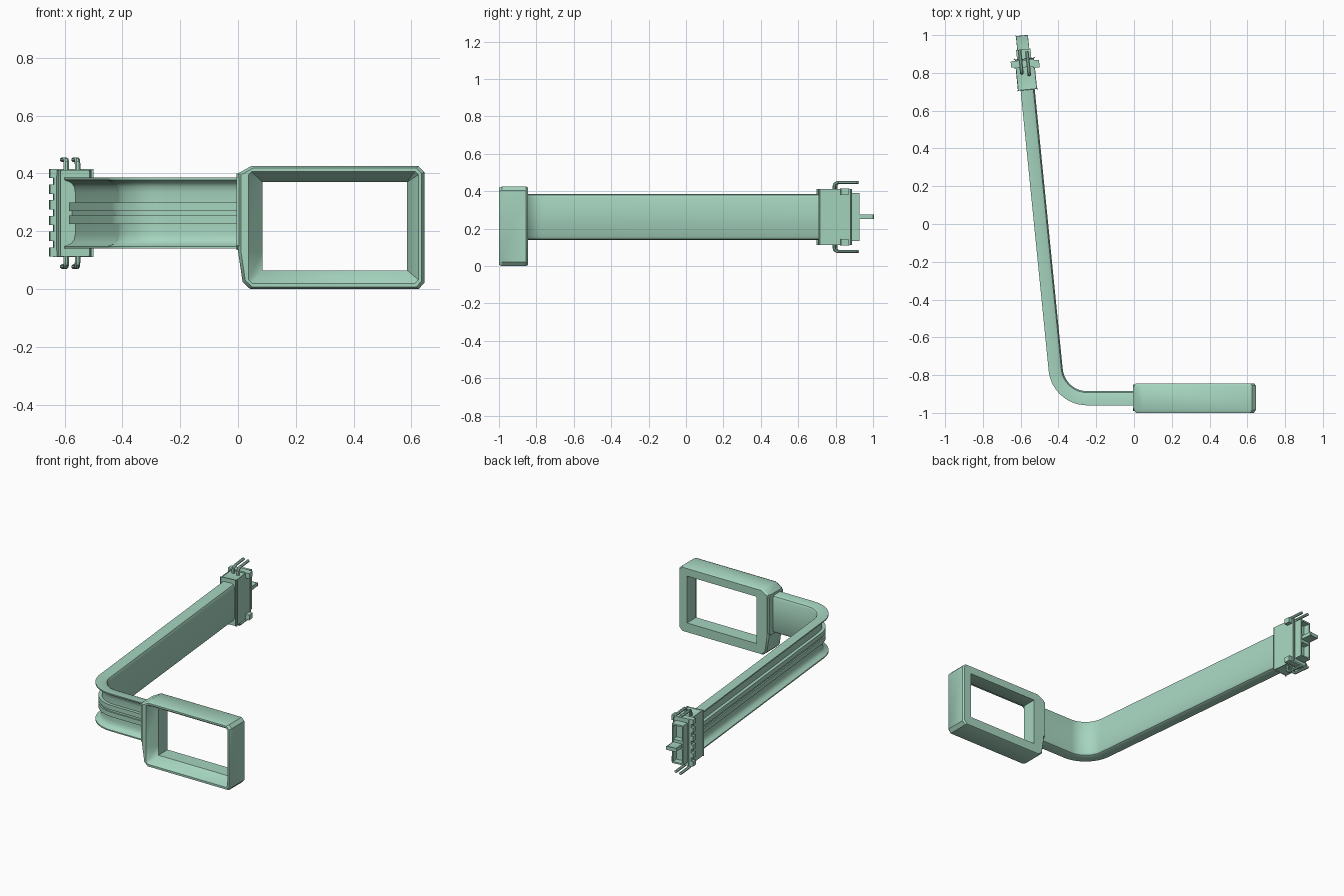
import bpy, bmesh, math
from mathutils import Vector, Matrix

if "Cube" in bpy.data.objects:
    bpy.data.objects.remove(bpy.data.objects["Cube"])

mint = bpy.data.materials.new("mint_green")
mint.diffuse_color = (0.38, 0.66, 0.52, 1)
mint.use_nodes = True
mint.node_tree.nodes["Principled BSDF"].inputs["Base Color"].default_value = mint.diffuse_color


def finish(name, bm, angle=35):
    bmesh.ops.remove_doubles(bm, verts=bm.verts, dist=1e-5)
    bmesh.ops.recalc_face_normals(bm, faces=bm.faces)
    me = bpy.data.meshes.new(name)
    bm.to_mesh(me)
    bm.free()
    ob = bpy.data.objects.new(name, me)
    me.materials.append(mint)
    bpy.context.collection.objects.link(ob)
    bpy.ops.object.select_all(action='DESELECT')
    ob.select_set(True)
    bpy.context.view_layer.objects.active = ob
    bpy.ops.object.shade_smooth_by_angle(angle=math.radians(angle))
    return ob


def loft(name, rings, closed=False, angle=35):
    """Skin a list of equal-length point rings; cap the ends unless closed."""
    bm = bmesh.new()
    vs = [[bm.verts.new(p) for p in r] for r in rings]
    n = len(rings[0])
    for k in range(len(vs) if closed else len(vs) - 1):
        a, b = vs[k], vs[(k + 1) % len(vs)]
        for i in range(n):
            j = (i + 1) % n
            bm.faces.new((a[i], a[j], b[j], b[i]))
    if not closed:
        bm.faces.new(vs[0])
        bm.faces.new(vs[-1])
    return finish(name, bm, angle)


# handle frame: outer outline, funnelled front, straight opening
outer = [(.045, .425), (.625, .425), (.645, .405), (.645, .022), (.625, 0),
         (.042, 0), (.016, .024), (0, .13), (0, .40)]


def inset(k):
    return [(.325 + (x - .325) * k, .212 + (z - .212) * k) for x, z in outer]


def opening(a, b, lo, hi, c):
    return [(a + c, hi), (b - c, hi), (b, hi - c), (b, lo + c), (b - c, lo),
            (a + c, lo), (a, lo + c), (a, .13), (a, hi - c)]


hole = opening(.085, .585, .065, .37, 0)
stations = [(-.845, hole), (-.845, inset(.975)), (-.855, outer), (-.985, outer),
            (-1, inset(.97)), (-1, opening(.036, .624, .02, .407, .012)), (-.94, hole)]
loft("handle_frame", [[(x, y, z) for x, z in o] for y, o in stations], True)

# socket flange where the arm meets the frame
fl = [(-.99, .15), (-.975, .135), (-.865, .135), (-.85, .15),
      (-.85, .388), (-.862, .40), (-.978, .40), (-.99, .388)]
loft("arm_flange", [[(x, y, z) for y, z in fl] for x in (-.006, .012)])

# channel-shaped arm: section given as (outward offset, height)
half = [(.0375, .385), (.0375, .377), (.014, .368), (.004, .355), (.0, .335), (.0, .30),
        (.02, .30), (.02, .27), (.012, .27)]
lower = [(d, .525 - z) for d, z in reversed(half)]
section = half + lower + [(-.018, .14), (-.030, .146), (-.0375, .16),
                          (-.0375, .365), (-.030, .379), (-.018, .385)]
C, R = Vector((-.248, -.755, 0)), .1675
end_a = 180 + math.degrees(math.atan(.1))
N = Vector((math.cos(math.radians(end_a)), math.sin(math.radians(end_a)), 0))
U = Vector((N.y, -N.x, 0))
path = [(Vector((.01, -.9225, 0)), Vector((0, -1, 0)))]
for i in range(15):
    t = math.radians(270 + (end_a - 270) * i / 14)
    n = Vector((math.cos(t), math.sin(t), 0))
    path.append((C + n * R, n))
bend_end = path[-1][0]


def local(s, d, z):
    """Point beside the arm end: s is the y along the arm, d is outward."""
    return bend_end + U * ((s - bend_end.y) / U.y) + N * d + Vector((0, 0, z))


path.append((local(.74, 0, 0), N))
loft("arm", [[p + n * d + Vector((0, 0, z)) for d, z in section] for p, n in path])


def block(name, s0, s1, d0, d1, z0, z1, bevel=0.0):
    bm = bmesh.new()
    bmesh.ops.create_cube(bm, size=1)
    for v in bm.verts:
        c = v.co
        v.co = local(s1 if c.x > 0 else s0, d1 if c.y > 0 else d0, z1 if c.z > 0 else z0)
    if bevel:
        bmesh.ops.bevel(bm, geom=bm.edges[:], offset=bevel, segments=2,
                        profile=.5, affect='EDGES')
    return finish(name, bm)


# connector housing
block("connector_body", .71, .875, -.05, .052, .12, .405, .007)


# open-ended shell with two pockets either side of the tongue
def rect(s, d0, d1, z0, z1):
    return [local(s, d, z) for d, z in ((d0, z0), (d1, z0), (d1, z1), (d0, z1))]


loft("connector_shell", [rect(.86, -.036, .04, .135, .392), rect(.925, -.036, .04, .135, .392),
                         rect(.925, -.028, .032, .145, .382), rect(.885, -.028, .032, .145, .382)])
block("pocket_divider", .88, .922, -.03, .034, .235, .29)
block("tongue", .88, .998, -.03, .034, .254, .272, .003)

# toothed rack on the outer side
block("rack_plate", .835, .868, .045, .062, .113, .415)
for i in range(6):
    z = .128 + i * .0544
    block("rack_tooth", .835, .868, .055, .075, z - .016, z + .016)

for side in (1, -1):
    def mz(z):
        return .2625 + side * z
    # corner lugs on the inner side, and top cross rib
    block("corner_lug", .822, .862, -.075, -.04, mz(.118), mz(.152))
    block("cross_rib", .83, .868, -.05, .06, mz(.13), mz(.152))
    # paired bent prongs
    for d, shift in ((.022, .008), (-.016, -.004)):
        rings = []
        for s, z, a in ((.795, .125, 0), (.795, .165, 0), (.798, .176, 25),
                        (.807, .183, 65), (.82, .185, 90), (.917, .185, 90)):
            ca, sa = math.cos(math.radians(a)), math.sin(math.radians(a))
            ring = []
            for k in range(8):
                t = math.radians(45 * k + 22.5)
                p, q = .010 * math.cos(t), .009 * math.sin(t)
                ring.append(local(s + shift + q * ca, d + p, mz(z - q * sa)))
            rings.append(ring)
        loft("prong", rings)
